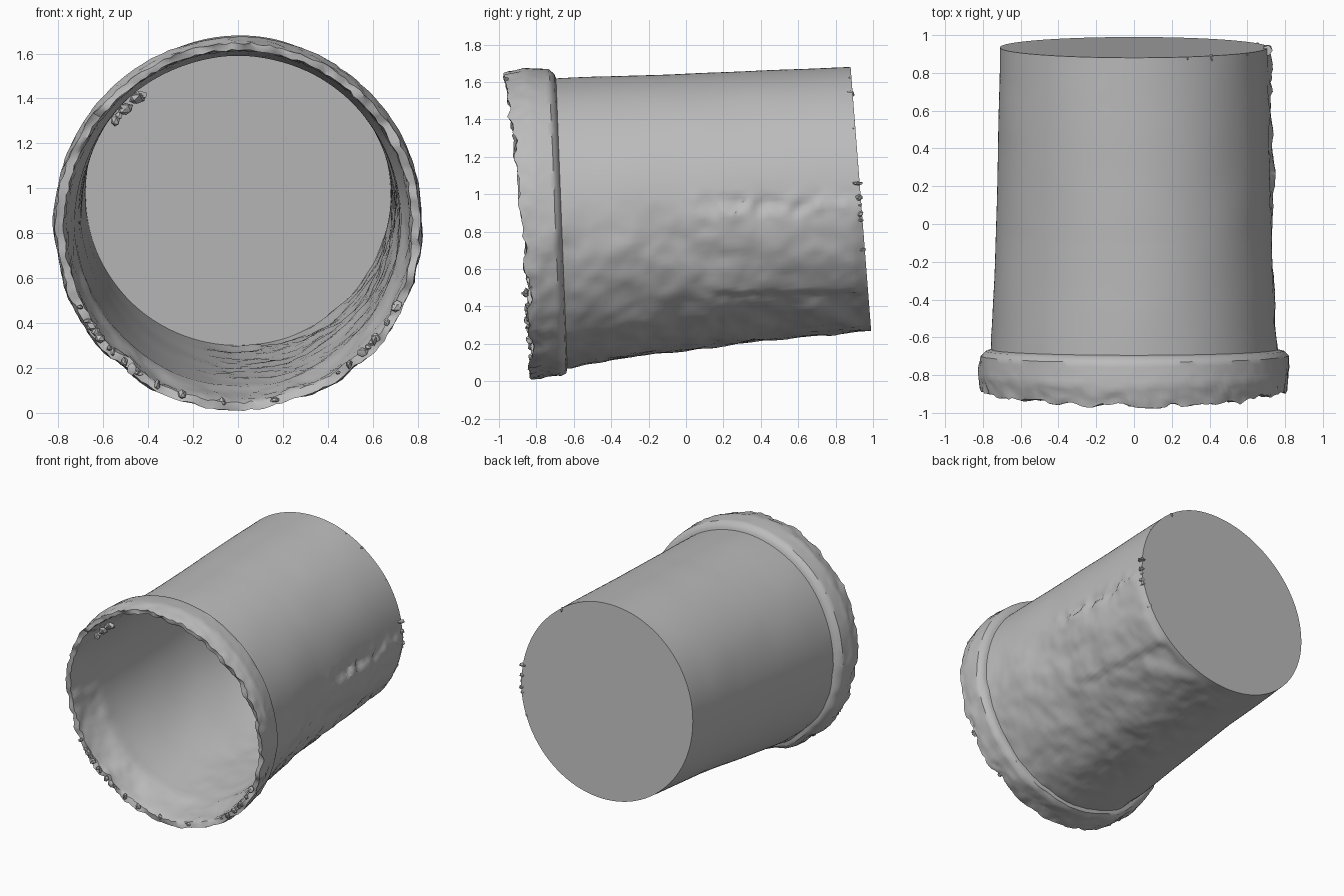
import bpy, bmesh, math, random
from mathutils import Vector, noise

random.seed(4)
if "Cube" in bpy.data.objects:
    bpy.data.objects.remove(bpy.data.objects["Cube"])

SEGMENTS = 180

clay = bpy.data.materials.new("plain grey")
clay.use_nodes = True
clay.diffuse_color = (0.5, 0.5, 0.5, 1)
clay.node_tree.nodes["Principled BSDF"].inputs["Base Color"].default_value = (0.5, 0.5, 0.5, 1)


def lerp(a, b, t):
    return a + (b - a) * t


def ramp(v, a, b):
    t = max(0, min(1, (v - a) / (b - a)))
    return t * t * (3 - 2 * t)


def add_object(name, bm, angle):
    mesh = bpy.data.meshes.new(name)
    bmesh.ops.recalc_face_normals(bm, faces=bm.faces)
    bm.to_mesh(mesh)
    bm.free()
    mesh.materials.append(clay)
    obj = bpy.data.objects.new(name, mesh)
    bpy.context.collection.objects.link(obj)
    bpy.ops.object.select_all(action="DESELECT")
    obj.select_set(True)
    bpy.context.view_layer.objects.active = obj
    bpy.ops.object.shade_smooth_by_angle(angle=math.radians(angle))
    return obj


def ring_point(ring, angle):
    """Point on a tilted ring; angle 0 is the top, positive towards +x."""
    y_top, z_top, y_low, z_low, half_width = ring[:5]
    t = (1 - math.cos(angle)) / 2
    return Vector((half_width * math.sin(angle), lerp(y_top, y_low, t), lerp(z_top, z_low, t)))


def weather(p, ragged, outside):
    """Dents on the lower right side and a torn front edge."""
    centre = Vector((0, p.y, 0.9))
    out = (p - centre).normalized()
    low = 1 - ramp(p.z, 0.7, 1.1)
    right = ramp(p.x, -0.3, 0.1)
    fade = 1 - ramp(p.y, 0.9, 0.96)
    push = 0.016 * low * max(right, ramp(-p.y, 0.5, 0.7)) * noise.fractal(p * 5, 1, 2, 4) * fade
    push += 0.004 * noise.noise(p * 3) * fade
    if outside and p.x > 0:
        # raised panel between two scars
        edge = 0.012 * noise.noise(p * 14)
        panel = ramp(p.z + edge, 0.465, 0.49) * (1 - ramp(p.z + edge * 3, 0.85, 1.0))
        push += 0.02 * panel * ramp(p.y, 0.05, 0.25) * fade
        # band of scars along the upper edge of the panel
        scar = math.exp(-((p.z - 0.94) / 0.06) ** 2) * ramp(p.y, -0.1, 0.25)
        push += 0.03 * scar * noise.fractal(p * 11, 1, 2, 3) * fade
    q = p + out * push
    if ragged:
        rough = noise.fractal(p * 9, 0.8, 2, 4)
        q.y += ragged * (0.028 * rough + 0.03 * abs(p.x) / 0.8)
        q += out * ragged * 0.012 * noise.noise(p * 23)
    q.z = max(q.z, 0.0)
    return q


# Rings: top y, top z, bottom y, bottom z, half width, steps to next, raggedness, outside
RINGS = [
    (0.88, 1.68, 0.99, 0.27, 0.71, 24, 0, True),
    (0.32, 1.658, 0.42, 0.22, 0.72, 20, 0, True),
    (-0.1, 1.64, 0.0, 0.16, 0.73, 16, 0, True),
    (-0.45, 1.63, -0.38, 0.11, 0.745, 10, 0, True),
    (-0.695, 1.62, -0.635, 0.075, 0.755, 2, 0, True),
    (-0.705, 1.645, -0.64, 0.05, 0.785, 2, 0, True),
    (-0.735, 1.67, -0.67, 0.03, 0.812, 5, 0.1, True),
    (-0.86, 1.675, -0.76, 0.02, 0.82, 5, 0.4, True),
    (-0.97, 1.645, -0.835, 0.015, 0.812, 2, 1, True),
    (-0.965, 1.615, -0.83, 0.05, 0.775, 4, 1, False),
    (-0.8, 1.61, -0.7, 0.08, 0.755, 5, 0.3, False),
    (-0.64, 1.59, -0.58, 0.12, 0.725, 12, 0, False),
    (-0.1, 1.61, 0.0, 0.19, 0.70, 20, 0, False),
    (0.84, 1.645, 0.95, 0.30, 0.68, 1, 0, False),
]

# Bucket shell: outer wall, thick lip and inner wall in one skin
bm = bmesh.new()
rows = []
for i, ring in enumerate(RINGS):
    last = i == len(RINGS) - 1
    following = ring if last else RINGS[i + 1]
    for k in range(ring[5]):
        t = k / ring[5]
        mixed = [lerp(ring[j], following[j], t) for j in range(5)]
        ragged = lerp(ring[6], following[6], t)
        row = []
        for s in range(SEGMENTS):
            p = ring_point(mixed, math.tau * s / SEGMENTS)
            row.append(bm.verts.new(weather(p, ragged, ring[7])))
        rows.append(row)
for a, b in zip(rows, rows[1:]):
    for s in range(SEGMENTS):
        n = (s + 1) % SEGMENTS
        bm.faces.new((a[s], a[n], b[n], b[s]))
# Flat base, outside and inside
bm.faces.new(rows[0])
bm.faces.new(rows[-1])
add_object("bucket_shell", bm, 40)


def crumbs(name, ring, count, start, end, size):
    """Small broken flakes scattered along part of a ring."""
    bm = bmesh.new()
    for _ in range(count):
        p = ring_point(ring, math.radians(random.uniform(start, end)))
        p.z = max(p.z, size * 1.8)
        made = bmesh.ops.create_icosphere(bm, subdivisions=1, radius=size * random.uniform(0.5, 1))
        stretch = Vector([random.uniform(0.6, 1.5) for _ in range(3)])
        for v in made["verts"]:
            v.co = p + v.co * stretch * random.uniform(0.7, 1.1)
    return add_object(name, bm, 30)


# Broken flakes on the lip, the base edge and the upper inner lip
crumbs("lip_flakes", (-0.95, 1.63, -0.82, 0.04, 0.79), 34, 115, 245, 0.022)
crumbs("base_edge_flakes", (0.88, 1.66, 0.97, 0.29, 0.71), 9, 75, 115, 0.024)
crumbs("upper_base_flakes", (0.87, 1.67, 0.98, 0.28, 0.70), 4, 20, 60, 0.018)
crumbs("inner_lip_lump", (-0.9, 1.57, -0.78, 0.1, 0.71), 12, -52, -36, 0.036)
